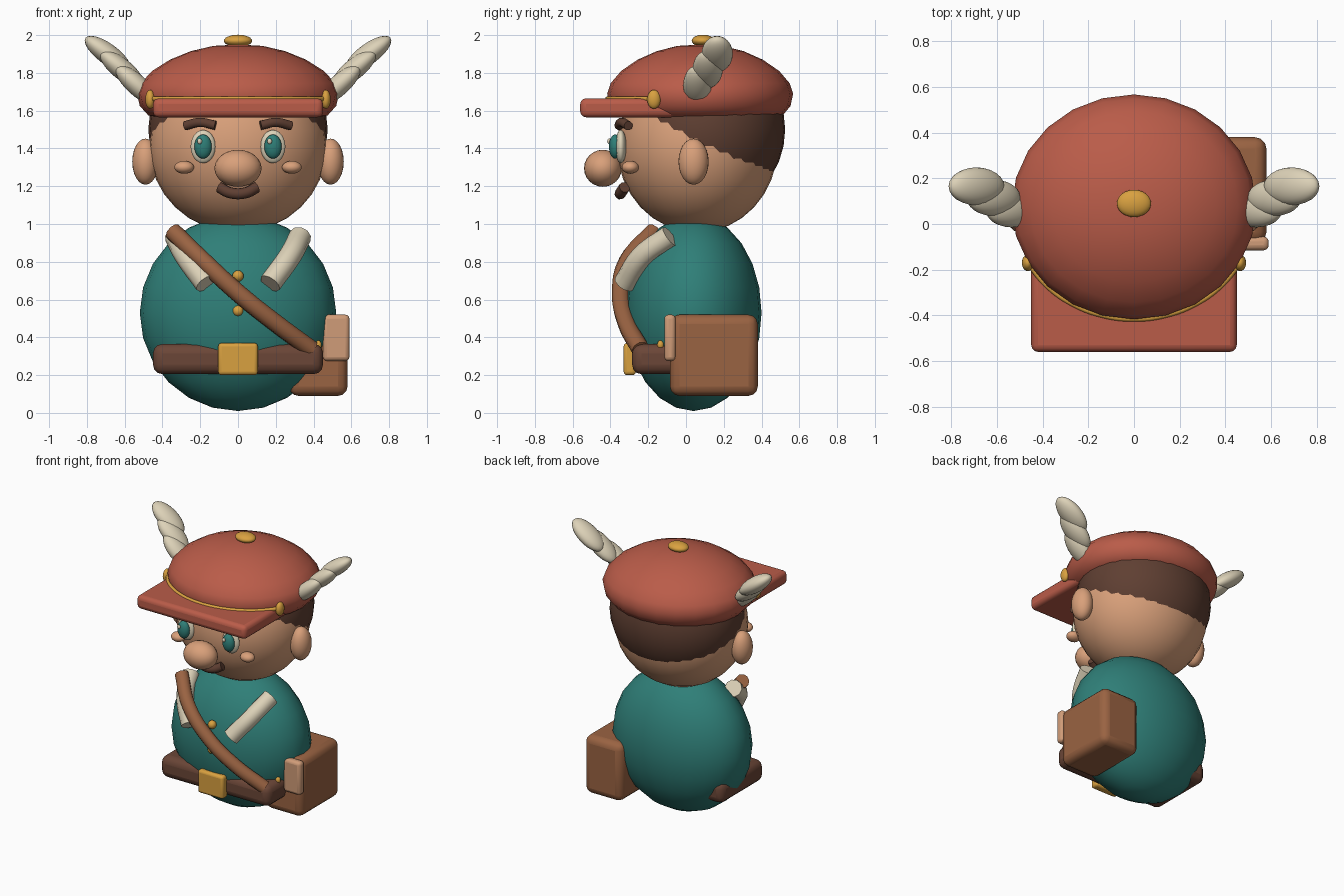
import bpy
import bmesh
from math import radians, cos, sin, pi

cube = bpy.data.objects.get("Cube")
if cube:
    bpy.data.objects.remove(cube, do_unlink=True)


def material(name, hex_code):
    """Flat colour given as an sRGB hex string, stored linear."""
    srgb = [int(hex_code[i:i + 2], 16) / 255 for i in (0, 2, 4)]
    rgba = [((c + 0.055) / 1.055) ** 2.4 for c in srgb] + [1]
    mat = bpy.data.materials.new(name)
    mat.use_nodes = True
    mat.diffuse_color = rgba
    bsdf = next(n for n in mat.node_tree.nodes if n.type == 'BSDF_PRINCIPLED')
    bsdf.inputs["Base Color"].default_value = rgba
    bsdf.inputs["Roughness"].default_value = 0.8
    return mat


TEAL = material("teal cloth", "2F7F78")
RED = material("red cloth", "BA5C49")
SKIN = material("skin", "D9A07A")
CREAM = material("cream", "DDD2B8")
HAIR = material("dark brown hair", "5F3F32")
BELT = material("dark leather", "6B4637")
LEATHER = material("brown leather", "9A6342")
TAN = material("tan leather", "D09C78")
GOLD = material("gold", "D9A140")


def paint(obj, name, mat):
    obj.name = name
    obj.data.materials.append(mat)
    return obj


def ball(name, mat, loc, size, rot=(0, 0, 0), seg=24, rings=12):
    bpy.ops.mesh.primitive_uv_sphere_add(segments=seg, ring_count=rings, location=loc, rotation=rot)
    obj = bpy.context.object
    obj.scale = size
    bpy.ops.object.shade_smooth()
    return paint(obj, name, mat)


def block(name, mat, low, high, bevel):
    """Rounded box spanning two opposite corners."""
    bpy.ops.mesh.primitive_cube_add(size=1, location=[(a + b) / 2 for a, b in zip(low, high)])
    obj = bpy.context.object
    obj.scale = [b - a for a, b in zip(low, high)]
    bpy.ops.object.transform_apply(location=False, rotation=False, scale=True)
    mod = obj.modifiers.new("rounded edges", 'BEVEL')
    mod.width = bevel
    mod.segments = 3
    bpy.ops.object.shade_smooth_by_angle(angle=radians(35))
    return paint(obj, name, mat)


def tube(name, mat, points, radius):
    """Round tube with flat ends along a smooth path."""
    curve = bpy.data.curves.new(name, 'CURVE')
    curve.dimensions = '3D'
    curve.bevel_depth = radius
    curve.bevel_resolution = 3
    curve.resolution_u = 6
    curve.use_fill_caps = True
    spline = curve.splines.new('BEZIER')
    spline.bezier_points.add(len(points) - 1)
    for knot, point in zip(spline.bezier_points, points):
        knot.co = point
        knot.handle_left_type = knot.handle_right_type = 'AUTO'
    obj = bpy.data.objects.new(name, curve)
    bpy.context.collection.objects.link(obj)
    bpy.ops.object.select_all(action='DESELECT')
    obj.select_set(True)
    bpy.context.view_layer.objects.active = obj
    bpy.ops.object.convert(target='MESH')
    obj = bpy.context.object
    obj.data.materials.clear()
    bpy.ops.object.shade_smooth_by_angle(angle=radians(40))
    return paint(obj, name, mat)


def lathe(name, mat, profile, loc, scale):
    """Spin a (radius, height) profile around z."""
    bm = bmesh.new()
    verts = [bm.verts.new((r, 0, z)) for r, z in profile]
    edges = [bm.edges.new(pair) for pair in zip(verts, verts[1:])]
    bmesh.ops.spin(bm, geom=verts + edges, cent=(0, 0, 0), axis=(0, 0, 1),
                   angle=2 * pi, steps=24, use_merge=True)
    bmesh.ops.remove_doubles(bm, verts=bm.verts, dist=0.0005)
    bmesh.ops.recalc_face_normals(bm, faces=bm.faces)
    for face in bm.faces:
        face.smooth = True
    mesh = bpy.data.meshes.new(name)
    bm.to_mesh(mesh)
    bm.free()
    obj = bpy.data.objects.new(name, mesh)
    bpy.context.collection.objects.link(obj)
    obj.location, obj.scale = loc, scale
    return paint(obj, name, mat)


# Body, head and hair
ball("body", TEAL, (0, 0.04, 0.53), (0.52, 0.36, 0.52))
ball("head", SKIN, (0, 0.06, 1.41), (0.47, 0.425, 0.455), seg=32, rings=16)
ball("hair", HAIR, (0, 0.10, 1.50), (0.475, 0.425, 0.44), seg=32, rings=16)

# Face
ball("nose", SKIN, (0, -0.44, 1.295), (0.125, 0.1, 0.098))
tube("moustache", HAIR, [(-0.1, -0.325, 1.195), (-0.04, -0.345, 1.165),
                         (0.04, -0.345, 1.165), (0.1, -0.325, 1.195)], 0.03)
for side, label in ((1, "left"), (-1, "right")):
    ball(label + "_ear", SKIN, (side * 0.49, 0.04, 1.33), (0.07, 0.08, 0.122))
    ball(label + "_cheek", SKIN, (side * 0.285, -0.295, 1.3), (0.052, 0.045, 0.034))
    ball(label + "_eye", CREAM, (side * 0.185, -0.345, 1.41), (0.066, 0.03, 0.088))
    ball(label + "_iris", TEAL, (side * 0.185, -0.375, 1.41), (0.046, 0.033, 0.064))
    ball(label + "_eye_glint", CREAM, (side * 0.185 - 0.018, -0.407, 1.438),
         (0.013, 0.01, 0.015), seg=12, rings=8)
    tube(label + "_eyebrow", HAIR, [(side * 0.12, -0.355, 1.522), (side * 0.2, -0.34, 1.538),
                                    (side * 0.28, -0.305, 1.52)], 0.025)

# Cap with visor and gold trim
lathe("cap", RED, [(0, 1.95), (0.13, 1.943), (0.25, 1.915), (0.36, 1.87), (0.455, 1.81),
                   (0.515, 1.745), (0.535, 1.69), (0.52, 1.625), (0.475, 1.575),
                   (0.41, 1.555), (0, 1.555)], (0, 0.075, 0), (1, 0.92, 1))
block("visor", RED, (-0.45, -0.56, 1.565), (0.45, -0.05, 1.665), 0.03)
ball("cap_button", GOLD, (0, 0.09, 1.97), (0.075, 0.06, 0.032))
arc = [radians(a) for a in range(210, 331, 15)]
tube("cap_cord", GOLD, [(0.535 * cos(a), 0.075 + 0.49 * sin(a), 1.663) for a in arc], 0.013)
for side, label in ((1, "left"), (-1, "right")):
    ball(label + "_cap_stud", GOLD, (side * 0.465, -0.17, 1.66), (0.026, 0.036, 0.05))

    # Wing of overlapping feathers
    for i, (x, y, z, width) in enumerate([(0.535, 0.06, 1.735, 0.075),
                                          (0.615, 0.115, 1.82, 0.08),
                                          (0.69, 0.165, 1.9, 0.083)]):
        tilt = radians(-42 + 3 * i)
        ball(f"{label}_feather_{i + 1}", CREAM, (side * x, y, z),
             (0.145, width, 0.055), rot=(0, side * tilt, 0))

# Collar, coat buttons and shoulder strap
for side, label in ((1, "left"), (-1, "right")):
    tube(label + "_collar", CREAM, [(side * 0.33, -0.085, 0.935), (side * 0.275, -0.23, 0.83),
                                    (side * 0.17, -0.325, 0.685)], 0.06)
for i, z in enumerate((0.725, 0.54)):
    ball(f"coat_button_{i + 1}", GOLD, (0, -0.305, z), (0.03, 0.03, 0.03), seg=16, rings=8)
tube("shoulder_strap", LEATHER, [(-0.345, -0.17, 0.96), (-0.19, -0.305, 0.81), (0, -0.345, 0.635),
                                 (0.2, -0.315, 0.475), (0.39, -0.24, 0.335)], 0.048)

# Belt and satchel
block("belt", BELT, (-0.45, -0.285, 0.205), (0.45, 0.22, 0.365), 0.05)
block("belt_buckle", GOLD, (-0.105, -0.33, 0.2), (0.105, -0.265, 0.37), 0.018)
block("satchel", LEATHER, (0.27, -0.085, 0.09), (0.58, 0.38, 0.52), 0.05)
block("satchel_flap", TAN, (0.45, -0.115, 0.275), (0.59, -0.055, 0.52), 0.022)
ball("satchel_clasp", GOLD, (0.425, -0.135, 0.36), (0.018, 0.018, 0.024), seg=16, rings=8)
